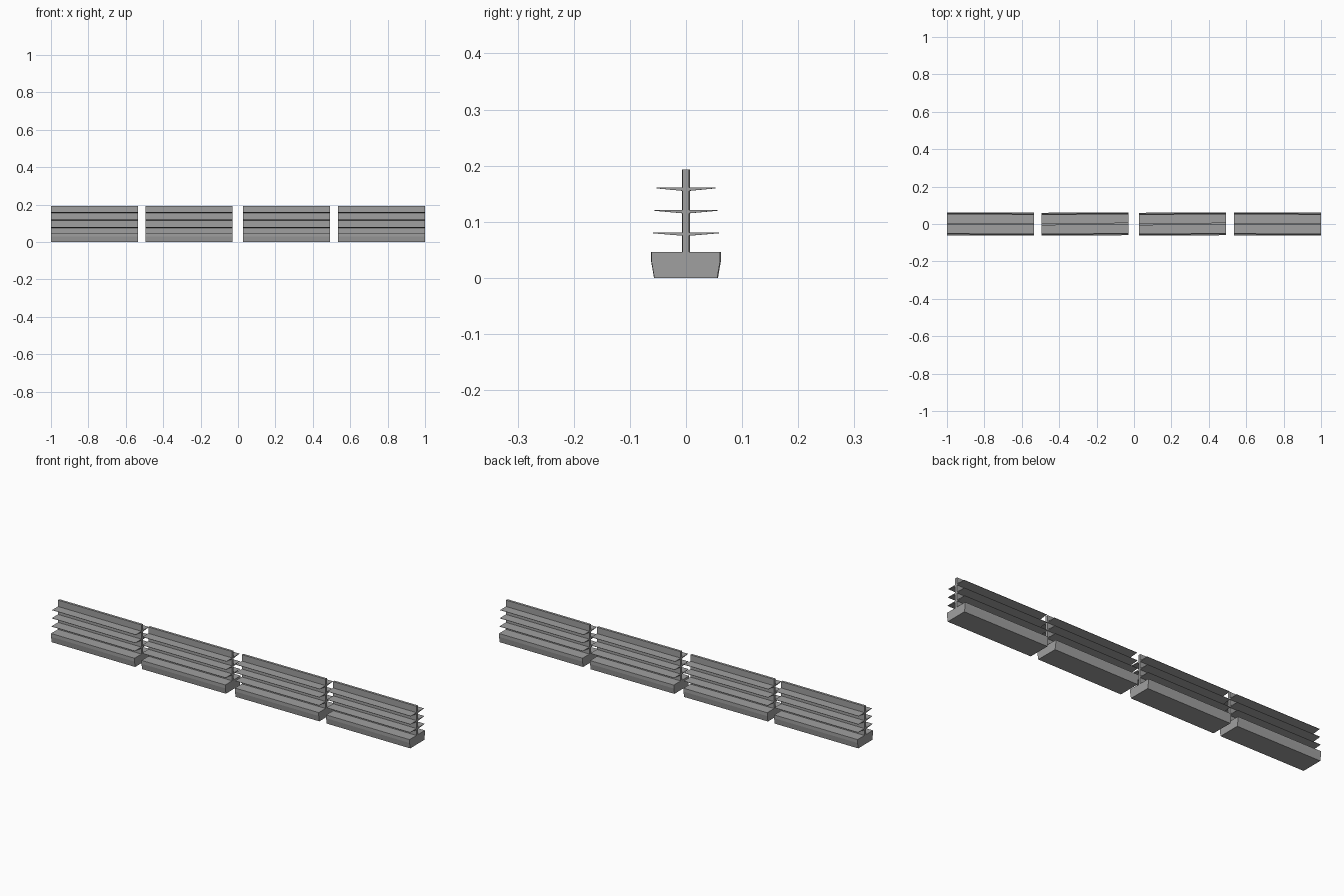
import bpy
import bmesh
import math

cube = bpy.data.objects.get("Cube")
if cube:
    bpy.data.objects.remove(cube, do_unlink=True)

# Single painted-metal colour
grey = bpy.data.materials.new("shelf_grey")
grey.use_nodes = True
tone = (0.35, 0.35, 0.35, 1)
grey.diffuse_color = tone
grey.node_tree.nodes["Principled BSDF"].inputs["Base Color"].default_value = tone


def extrude_profile(name, half, length, centre, yaw):
    """Mirror a (y, z) half profile, listed bottom to top, and extrude it along x."""
    outline = half + [(-y, z) for y, z in reversed(half)]
    bm = bmesh.new()
    verts = [bm.verts.new((-length / 2, y, z)) for y, z in outline]
    face = bm.faces.new(verts)
    new = bmesh.ops.extrude_face_region(bm, geom=[face])["geom"]
    moved = [v for v in new if isinstance(v, bmesh.types.BMVert)]
    bmesh.ops.translate(bm, verts=moved, vec=(length, 0, 0))
    bmesh.ops.recalc_face_normals(bm, faces=bm.faces)
    mesh = bpy.data.meshes.new(name)
    bm.to_mesh(mesh)
    bm.free()
    mesh.materials.append(grey)
    obj = bpy.data.objects.new(name, mesh)
    obj.location.x = centre
    obj.rotation_euler.z = math.radians(yaw)
    bpy.context.collection.objects.link(obj)


# Half profiles: plinth with tapered foot, thin spine panel
BASE = [(0.056, 0), (0.061, 0.029), (0.061, 0.046)]
SPINE = [(0.006, 0.044), (0.006, 0.193)]
# Double-sided shelves: height of top face and reach from the spine
SHELVES = {"lower": (0.081, 0.058), "middle": (0.121, 0.055), "upper": (0.161, 0.052)}

# Four gondola units in a row, some set down very slightly askew
UNITS = [(-0.767, -0.1), (-0.262, 0.25), (0.259, 0.25), (0.767, -0.1)]
LENGTH = 0.466

for i, (x, yaw) in enumerate(UNITS, 1):
    extrude_profile(f"base_{i}", BASE, LENGTH, x, yaw)
    extrude_profile(f"spine_{i}", SPINE, LENGTH, x, yaw)
    for level, (top, reach) in SHELVES.items():
        # Underside thickens towards the spine
        shelf = [(0.005, top - 0.006), (reach, top - 0.0015), (reach, top)]
        extrude_profile(f"{level}_shelf_{i}", shelf, LENGTH, x, yaw)
